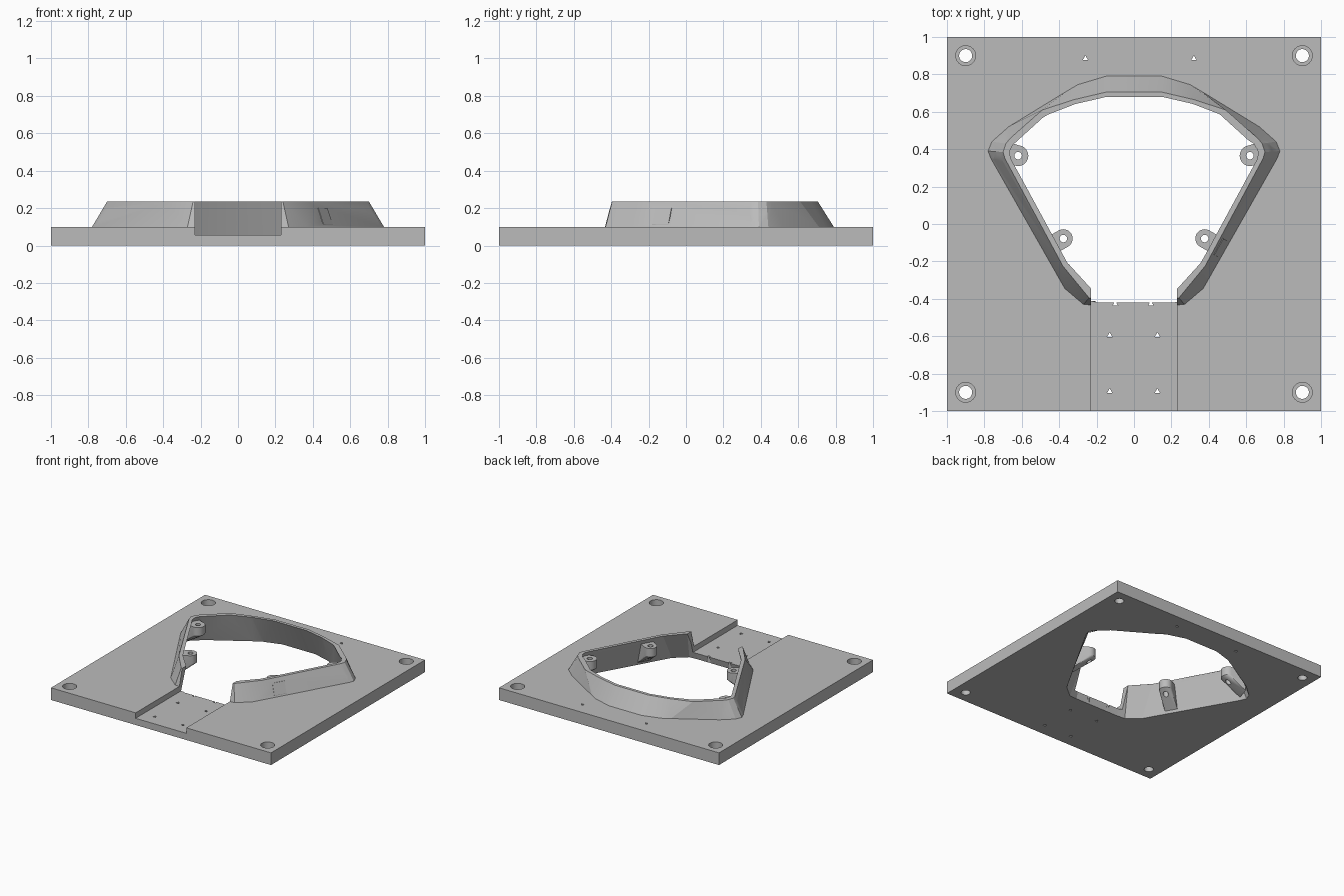
import bpy, bmesh, math
from mathutils import Vector

cube = bpy.data.objects.get("Cube")
if cube:
    bpy.data.objects.remove(cube, do_unlink=True)

grey = bpy.data.materials.new("mid_grey")
grey.use_nodes = True
grey.diffuse_color = (0.5, 0.5, 0.5, 1)
grey.node_tree.nodes["Principled BSDF"].inputs["Base Color"].default_value = (0.5, 0.5, 0.5, 1)

PLATE_TOP, RIM_TOP, BOSS_TOP = 0.10, 0.235, 0.20


def finish(bm, name):
    bmesh.ops.recalc_face_normals(bm, faces=bm.faces)
    mesh = bpy.data.meshes.new(name)
    bm.to_mesh(mesh)
    bm.free()
    mesh.materials.append(grey)
    obj = bpy.data.objects.new(name, mesh)
    bpy.context.collection.objects.link(obj)
    return obj


def box(name, x0, x1, y0, y1, z0, z1):
    bm = bmesh.new()
    bmesh.ops.create_cube(bm, size=1)
    for v in bm.verts:
        v.co = ((x0 + x1) / 2 + v.co.x * (x1 - x0),
                (y0 + y1) / 2 + v.co.y * (y1 - y0),
                (z0 + z1) / 2 + v.co.z * (z1 - z0))
    return finish(bm, name)


def rod(name, x, y, r, z0, z1, sides=32):
    ring = [(x + r * math.sin(math.tau * i / sides), y + r * math.cos(math.tau * i / sides))
            for i in range(sides)]
    return loft(name, [(ring, z0), (ring, z1)])


def loft(name, rings):
    """Closed solid through matching outlines, each paired with its height."""
    bm = bmesh.new()
    loops = [[bm.verts.new((x, y, z)) for x, y in pts] for pts, z in rings]
    n = len(loops[0])
    for low, high in zip(loops, loops[1:]):
        for i in range(n):
            j = (i + 1) % n
            bm.faces.new((low[i], low[j], high[j], high[i]))
    bm.faces.new(loops[0][::-1])
    bm.faces.new(loops[-1])
    return finish(bm, name)


def combine(target, tool, operation, keep=False):
    mod = target.modifiers.new("combine", "BOOLEAN")
    mod.operation, mod.solver, mod.object = operation, "EXACT", tool
    bpy.context.view_layer.objects.active = target
    bpy.ops.object.modifier_apply(modifier=mod.name)
    if not keep:
        bpy.data.objects.remove(tool, do_unlink=True)


def mirrored(half):
    return half + [(-x, y) for x, y in reversed(half)]


def blend(a, b, t):
    return [tuple(Vector(p).lerp(Vector(q), t)) for p, q in zip(a, b)]


# Rim outlines, right half from back to front
foot = mirrored([(.15, .79), (.30, .745), (.36, .71), (.67, .52), (.76, .44),
                 (.78, .39), (.765, .35), (.37, -.345), (.27, -.43), (.2, -.435)])
rim_outer = mirrored([(.15, .705), (.32, .665), (.49, .61), (.66, .46), (.685, .43),
                      (.70, .385), (.69, .35), (.38, -.225), (.24, -.395), (.2, -.40)])
rim_inner = mirrored([(.15, .68), (.32, .64), (.46, .585), (.64, .43), (.66, .40),
                      (.665, .375), (.655, .34), (.355, -.21), (.23, -.345), (.2, -.37)])

# Plate with raised sloping rim
plate = box("base_plate", -1, 1, -1, 1, 0, PLATE_TOP)
rim = loft("rim", [(foot, 0.02), (foot, PLATE_TOP), (rim_outer, RIM_TOP)])
combine(plate, rim, "UNION", keep=True)

# Tapered opening and front channel
lo, hi = -0.1, 1.1
opening = loft("opening", [(blend(foot, rim_inner, t), RIM_TOP * t) for t in (lo, hi)])
combine(plate, opening, "DIFFERENCE")
combine(plate, box("channel", -.23, .23, -1.2, -.2, .055, .5), "DIFFERENCE")

# Counterbored corner holes
for x in (-.9, .9):
    for y in (-.9, .9):
        combine(plate, rod("bore", x, y, .053, .05, .2), "DIFFERENCE")
        combine(plate, rod("hole", x, y, .035, -.1, .2), "DIFFERENCE")

# Small three-sided pilot holes
pilots = [(-.26, .885), (.32, .885), (-.10, -.427), (.09, -.427)]
pilots += [(x, y) for x in (-.13, .125) for y in (-.595, -.895)]
for x, y in pilots:
    combine(plate, rod("pilot", x, y, .016, -.1, .2, 3), "DIFFERENCE")


# Screw bosses with gussets running down the inside of the rim
def boss(x, y, direction, r):
    out = Vector(direction).normalized()
    side = Vector((-out.y, out.x))
    centre = Vector((x, y))
    bm = bmesh.new()
    for i in range(32):
        a = math.tau * i / 32
        p = centre + Vector((math.cos(a), math.sin(a))) * r
        for z in (.13, BOSS_TOP):
            bm.verts.new((p.x, p.y, z))
    for s in (-r, r):
        p = centre + out * .12 + side * s
        for z in (.02, BOSS_TOP):
            bm.verts.new((p.x, p.y, z))
    hull = bmesh.ops.convex_hull(bm, input=bm.verts)
    spare = {g for g in hull["geom_interior"] + hull["geom_unused"]
             if isinstance(g, bmesh.types.BMVert)}
    bmesh.ops.delete(bm, geom=list(spare), context="VERTS")
    tab = finish(bm, "screw_boss")
    combine(tab, rim, "INTERSECT", keep=True)
    combine(tab, rod("screw_hole", x, y, .02, -.1, .4), "DIFFERENCE")
    return tab


for s in (-1, 1):
    combine(plate, boss(s * .62, .365, (s, .3), .055), "UNION")
    combine(plate, boss(s * .378, -.078, (s * .87, -.5), .05), "UNION")
bpy.data.objects.remove(rim, do_unlink=True)

# Smooth the round parts, keep facets crisp
bpy.ops.object.select_all(action="DESELECT")
plate.select_set(True)
bpy.context.view_layer.objects.active = plate
bpy.ops.object.shade_smooth_by_angle(angle=math.radians(15))
